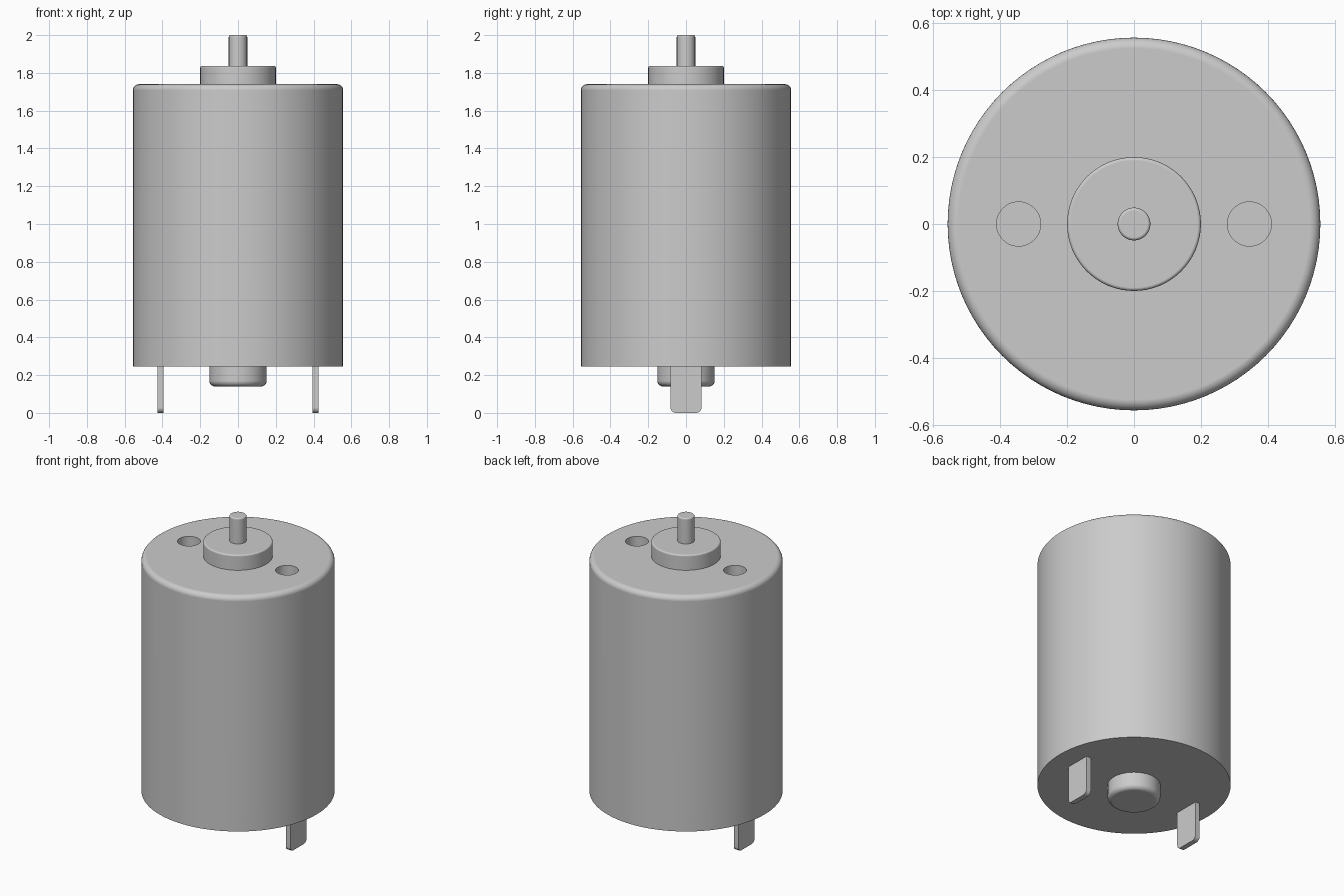
import bpy, bmesh
from math import sin, cos, pi, radians

if "Cube" in bpy.data.objects:
    bpy.data.objects.remove(bpy.data.objects["Cube"])


def make_object(name, bm):
    bmesh.ops.recalc_face_normals(bm, faces=bm.faces)
    mesh = bpy.data.meshes.new(name)
    bm.to_mesh(mesh)
    bm.free()
    obj = bpy.data.objects.new(name, mesh)
    bpy.context.collection.objects.link(obj)
    return obj


def activate(obj):
    bpy.ops.object.select_all(action='DESELECT')
    obj.select_set(True)
    bpy.context.view_layer.objects.active = obj


def finish(obj):
    activate(obj)
    bpy.ops.object.shade_smooth_by_angle(angle=radians(35))
    mod = obj.modifiers.new("even_shading", 'WEIGHTED_NORMAL')
    mod.keep_sharp = True


def rounded_cylinder(name, radius, z_base, z_end, fillet=0.0, x=0.0, sides=64, steps=6):
    """Cylinder from z_base to z_end with the rim at z_end filleted."""
    d = 1 if z_end > z_base else -1
    profile = [(radius, z_base)]
    if fillet:
        for i in range(steps + 1):
            a = i / steps * pi / 2
            profile.append((radius - fillet + fillet * cos(a),
                            z_end - d * fillet * (1 - sin(a))))
    else:
        profile.append((radius, z_end))
    bm = bmesh.new()
    rings = [[bm.verts.new((x + r * cos(2 * pi * k / sides), r * sin(2 * pi * k / sides), z))
              for k in range(sides)] for r, z in profile]
    for low, high in zip(rings, rings[1:]):
        for k in range(sides):
            n = (k + 1) % sides
            bm.faces.new((low[k], low[n], high[n], high[k]))
    bm.faces.new(rings[0])
    bm.faces.new(rings[-1])
    return make_object(name, bm)


def terminal(name, x, half_t=0.016, half_w=0.082, top=0.25, r=0.028):
    """Flat upright tab with rounded lower corners."""
    outline = [(half_w, top), (-half_w, top)]
    for cy, start in ((-half_w + r, pi), (half_w - r, 1.5 * pi)):
        for i in range(6):
            a = start + i / 5 * pi / 2
            outline.append((cy + r * cos(a), r + r * sin(a)))
    bm = bmesh.new()
    face = bm.faces.new([bm.verts.new((x - half_t, y, z)) for y, z in outline])
    res = bmesh.ops.extrude_face_region(bm, geom=[face])
    verts = [g for g in res['geom'] if isinstance(g, bmesh.types.BMVert)]
    bmesh.ops.translate(bm, verts=verts, vec=(2 * half_t, 0, 0))
    return make_object(name, bm)


# Motor can with two blind mounting holes
can = rounded_cylinder("motor_can", 0.557, 0.245, 1.74, 0.032, sides=96)
for side in (-1, 1):
    cutter = rounded_cylinder("hole_cutter", 0.066, 1.64, 1.80, x=side * 0.345, sides=40)
    cutter.hide_render = True
    mod = can.modifiers.new("mounting_hole", 'BOOLEAN')
    mod.operation = 'DIFFERENCE'
    mod.solver = 'EXACT'
    mod.object = cutter
    activate(can)
    bpy.ops.object.modifier_apply(modifier=mod.name)
    bpy.data.objects.remove(cutter)
finish(can)

# Bearing housings and output shaft
finish(rounded_cylinder("front_bearing_boss", 0.2, 1.735, 1.837, 0.01, steps=4))
finish(rounded_cylinder("output_shaft", 0.049, 1.83, 2.0, 0.009, sides=40, steps=4))
finish(rounded_cylinder("rear_bearing_boss", 0.152, 0.25, 0.14, 0.03))

# Electrical terminals
finish(terminal("left_terminal", -0.41))
finish(terminal("right_terminal", 0.41))
